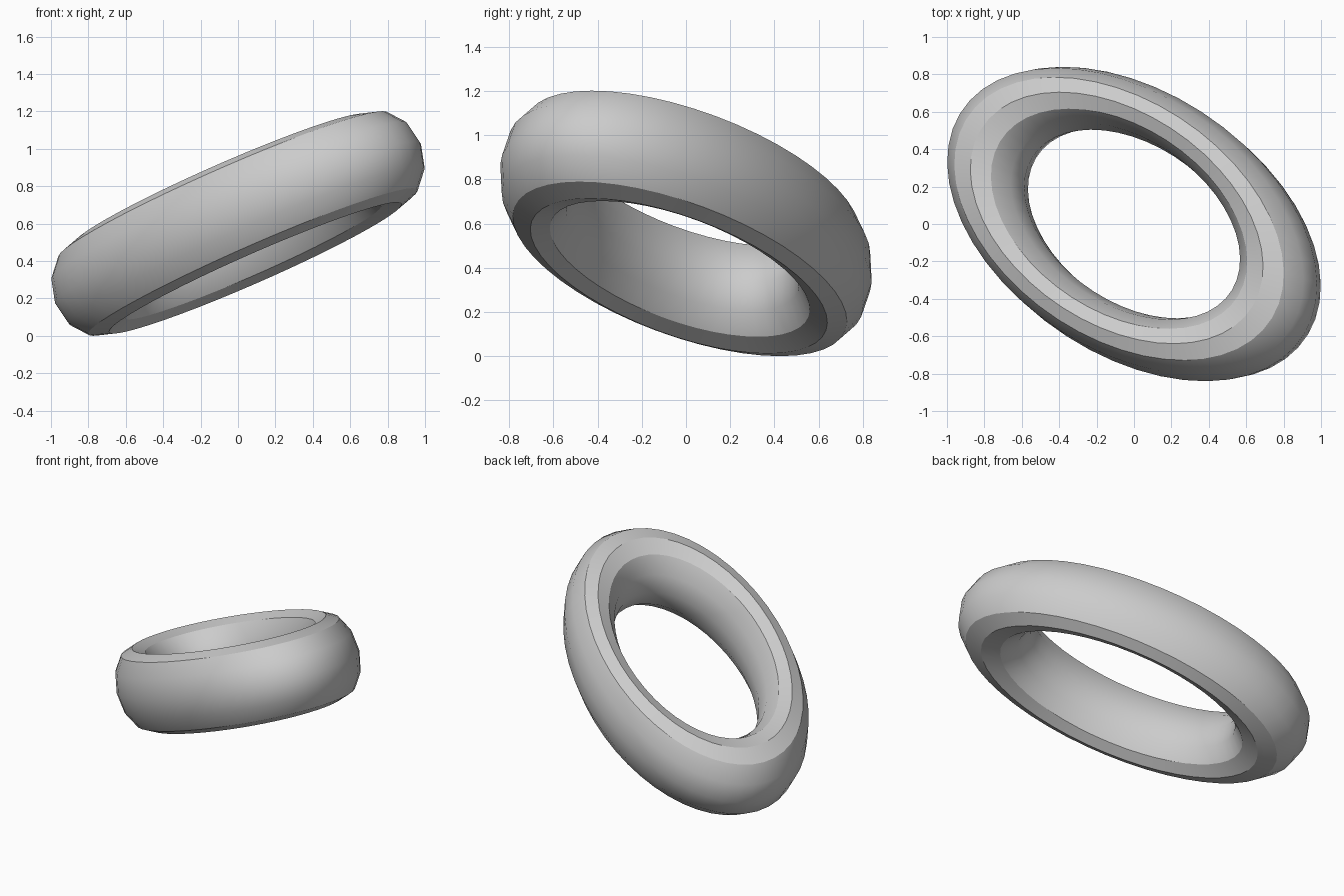
import bpy
import math
from mathutils import Matrix, Vector

cube = bpy.data.objects.get("Cube")
if cube:
    bpy.data.objects.remove(cube, do_unlink=True)

# Plain grey material
grey = bpy.data.materials.new("light_grey")
grey.use_nodes = True
colour = (0.6, 0.6, 0.6, 1.0)
grey.diffuse_color = colour
grey.node_tree.nodes["Principled BSDF"].inputs["Base Color"].default_value = colour

# Oval ring: a torus stretched along its long axis
bpy.ops.mesh.primitive_torus_add(major_radius=1, minor_radius=0.25,
                                 major_segments=48, minor_segments=12)
ring = bpy.context.object
ring.name = "oval_ring"
ring.data.materials.append(grey)

# Tilt: the long axis rises to the front left, the hole axis leans back right
hole_axis = Vector((-0.36, 0.1265, 0.924)).normalized()
long_axis = Vector((0.779, -0.504, 0.374))
short_axis = hole_axis.cross(long_axis).normalized()
long_axis = short_axis.cross(hole_axis)
tilt = Matrix((long_axis, short_axis, hole_axis)).transposed().to_4x4()
stretch = Matrix.Diagonal((0.934, 0.562, 1.028, 1))
ring.data.transform(tilt @ stretch)

# Rest it on the ground
ring.location = (0, 0, -min(v.co.z for v in ring.data.vertices))

bpy.ops.object.shade_smooth_by_angle(angle=math.radians(30))
